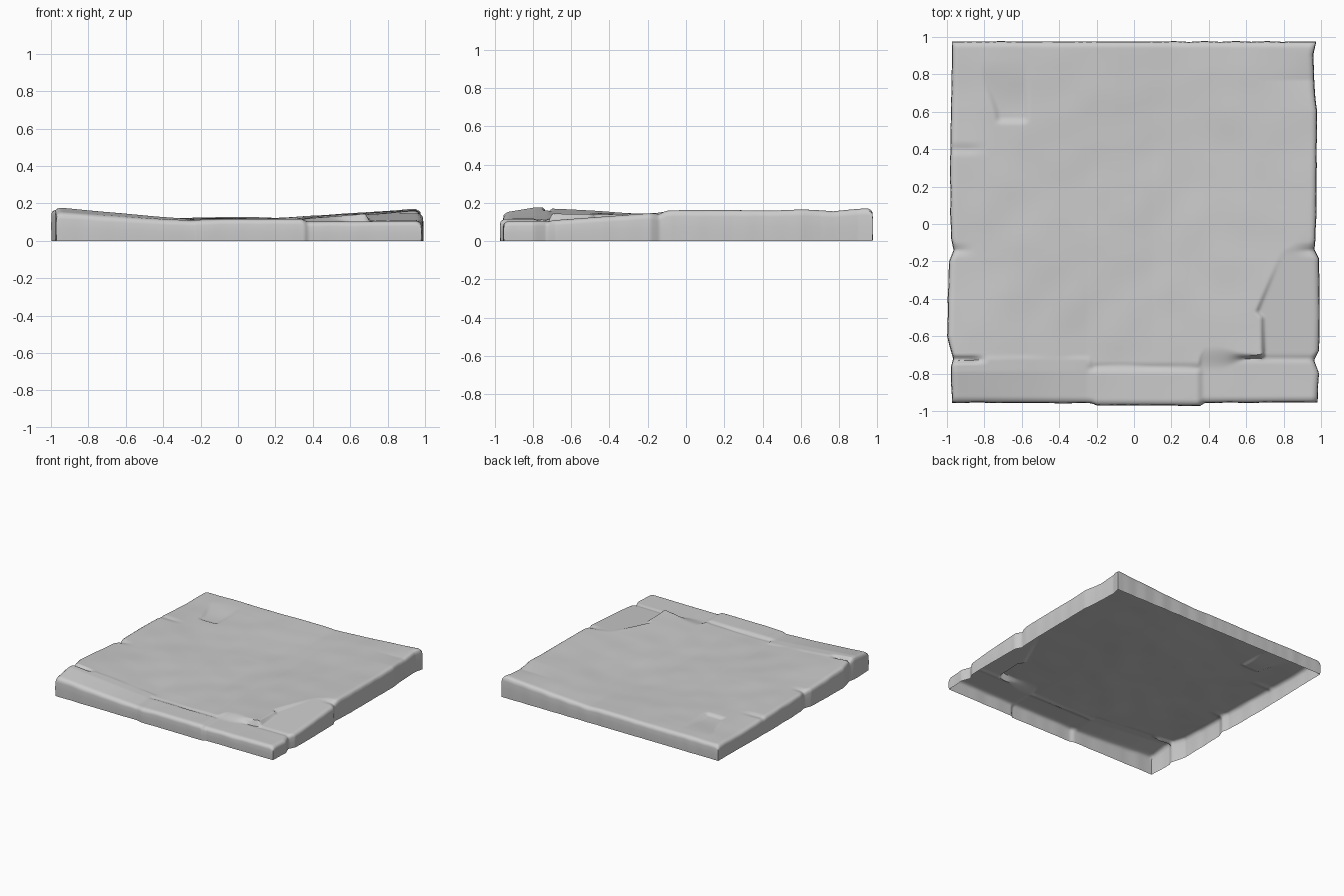
import bpy, bmesh
from mathutils import Vector, noise

if "Cube" in bpy.data.objects:
    bpy.data.objects.remove(bpy.data.objects["Cube"])


def lerp_pts(pts, t):
    """Piecewise linear profile lookup."""
    if t <= pts[0][0]:
        return pts[0][1]
    for (a, va), (b, vb) in zip(pts, pts[1:]):
        if t <= b:
            return va + (vb - va) * (t - a) / (b - a)
    return pts[-1][1]


def step(a, b, t):
    k = min(1, max(0, (t - a) / (b - a)))
    return k * k * (3 - 2 * k)


def bump(t, c, w):
    return max(0, 1 - abs((t - c) / w)) ** 1.3


def wob(x, y, f, s):
    return noise.noise(Vector((x * f, y * f, s)))


# Plan outline of three edges
LEFT = [(-.96, -.97), (-.76, -.975), (-.72, -.965), (-.68, -.975), (-.6, -.995), (-.4, -.99),
        (-.2, -.985), (-.14, -.96), (-.08, -.975), (.3, -.98), (.97, -.968)]
RIGHT = [(-.96, .975), (-.8, .985), (-.73, .96), (-.68, .985), (-.5, .99), (-.19, .985),
         (-.14, .96), (-.08, .968), (.2, .972), (.6, .975), (.7, .962), (.9, .955), (.97, .97)]
FRONT = [(-.97, -.952), (-.23, -.955), (-.2, -.966), (.35, -.968), (.37, -.953), (.97, -.95)]

# Height profiles: slab across x, its left side along y, back edge and front strip
# across x, broken corner along y
SLAB = [(-.25, .112), (.1, .109), (.3, .115), (.97, .163)]
LEFT_SIDE = [(-.8, .176), (-.68, .168), (-.15, .146), (.3, .135), (.97, .12)]
BACK = [(-.97, .121), (-.5, .121), (-.1, .128), (.2, .122), (.5, .141), (.97, .174)]
STRIP = [(-.97, .178), (-.25, .114), (-.19, .119), (.34, .116), (.37, .102), (.97, .107)]
CORNER = [(-.8, .103), (-.7, .108), (-.15, .148), (-.1, .155)]
CRACK = [(-.75, .68), (-.5, .675), (-.47, .645), (-.15, .78), (-.05, .83)]


def height(x, y):
    # main slab, dished and twisted
    z = lerp_pts(SLAB, x)
    if x < -.25:
        z += (lerp_pts(LEFT_SIDE, y) - z) * (-.25 - x) / .72
    z += (lerp_pts(BACK, x) - z) * step(.35, .97, y)
    z += .006 * wob(x, y, 2.2, 1) + .004 * wob(x, y, 5, 4)
    z -= .014 * bump(y, .77, .17) * step(.6, .95, x)
    # sunken broken corner at the right
    k = step(0, .025, x - lerp_pts(CRACK, y)) * step(-.06, -.16, y)
    z += k * (min(z, lerp_pts(CORNER, y) + .01 * (x - .85)) - z)
    # front strip, falling towards its front edge at the left
    line = -.715 + .012 * wob(x, 0, 4, 7) - .05 * step(-.24, -.22, x) * step(.36, .34, x)
    w = .012 + .05 * step(.34, .38, x) * step(.62, .45, x)
    s = lerp_pts(STRIP, x) + .002 * wob(x, y, 5, 9)
    s -= .025 * min(1, max(0, (-.79 - y) / .16)) * step(.1, -.9, x)
    z += step(line + w, line - w, y) * (s - z)
    # grooves: left end joint, middle ledge, right joint
    z -= .03 * bump(y, -.725, .025) * step(-.77, -.87, x)
    z -= .010 * bump(y, -.77, .03) * step(-.26, -.22, x) * step(.37, .33, x)
    z -= .006 * bump(y, -.72, .025) * step(.5, .6, x)
    # side notches
    z -= .012 * bump(y, -.14, .04) * step(.84, .97, abs(x))
    z -= .008 * bump(y, .40, .04) * step(-.76, -.9, x)
    # chipped hollow near the back left corner
    edge = -.83 + .08 * step(.85, .55, y)
    h = step(edge, edge + .04, x) * step(-.555, -.60, x)
    z -= .014 * h * step(.53, .57, y) * step(.88, .6, y)
    # worn rounding along the edges
    for d in (x - lerp_pts(LEFT, y), lerp_pts(RIGHT, y) - x, y - lerp_pts(FRONT, x), .972 - y):
        z -= .013 * max(0, 1 - d / .028) ** 2
    return z


N = 190
bm = bmesh.new()


def point(i, j):
    u, v = i / N, j / N
    x0, y0 = -.97 + 1.94 * u, -.955 + 1.927 * v
    l = lerp_pts(LEFT, y0) + .004 * wob(0, y0, 9, 2)
    r = lerp_pts(RIGHT, y0) + .004 * wob(0, y0, 9, 3)
    f = lerp_pts(FRONT, x0) + .003 * wob(x0, 0, 9, 5)
    b = .972 + .003 * wob(x0, 0, 12, 6)
    return l + (r - l) * u, f + (b - f) * v


# Worn top surface
grid = []
for j in range(N + 1):
    row = []
    for i in range(N + 1):
        x, y = point(i, j)
        row.append(bm.verts.new((x, y, height(x, y))))
    grid.append(row)
for j in range(N):
    for i in range(N):
        bm.faces.new((grid[j][i], grid[j][i + 1], grid[j + 1][i + 1], grid[j + 1][i]))

# Side walls down to the ground (underside is open)
ring = ([grid[0][i] for i in range(N)] + [grid[j][N] for j in range(N)]
        + [grid[N][i] for i in range(N, 0, -1)] + [grid[j][0] for j in range(N, 0, -1)])
top = ring
for frac, grow in ((.85, 1.003), (.5, 1.004), (.2, 1.003), (0, 1.002)):
    low = [bm.verts.new((v.co.x * grow, v.co.y * grow, v.co.z * frac)) for v in ring]
    for k in range(len(ring)):
        n = (k + 1) % len(ring)
        bm.faces.new((top[k], low[k], low[n], top[n]))
    top = low

mesh = bpy.data.meshes.new("stone_slab")
bm.to_mesh(mesh)
bm.free()
slab = bpy.data.objects.new("stone_slab", mesh)
bpy.context.collection.objects.link(slab)
bpy.context.view_layer.objects.active = slab
slab.select_set(True)
bpy.ops.object.shade_smooth_by_angle(angle=0.9)
